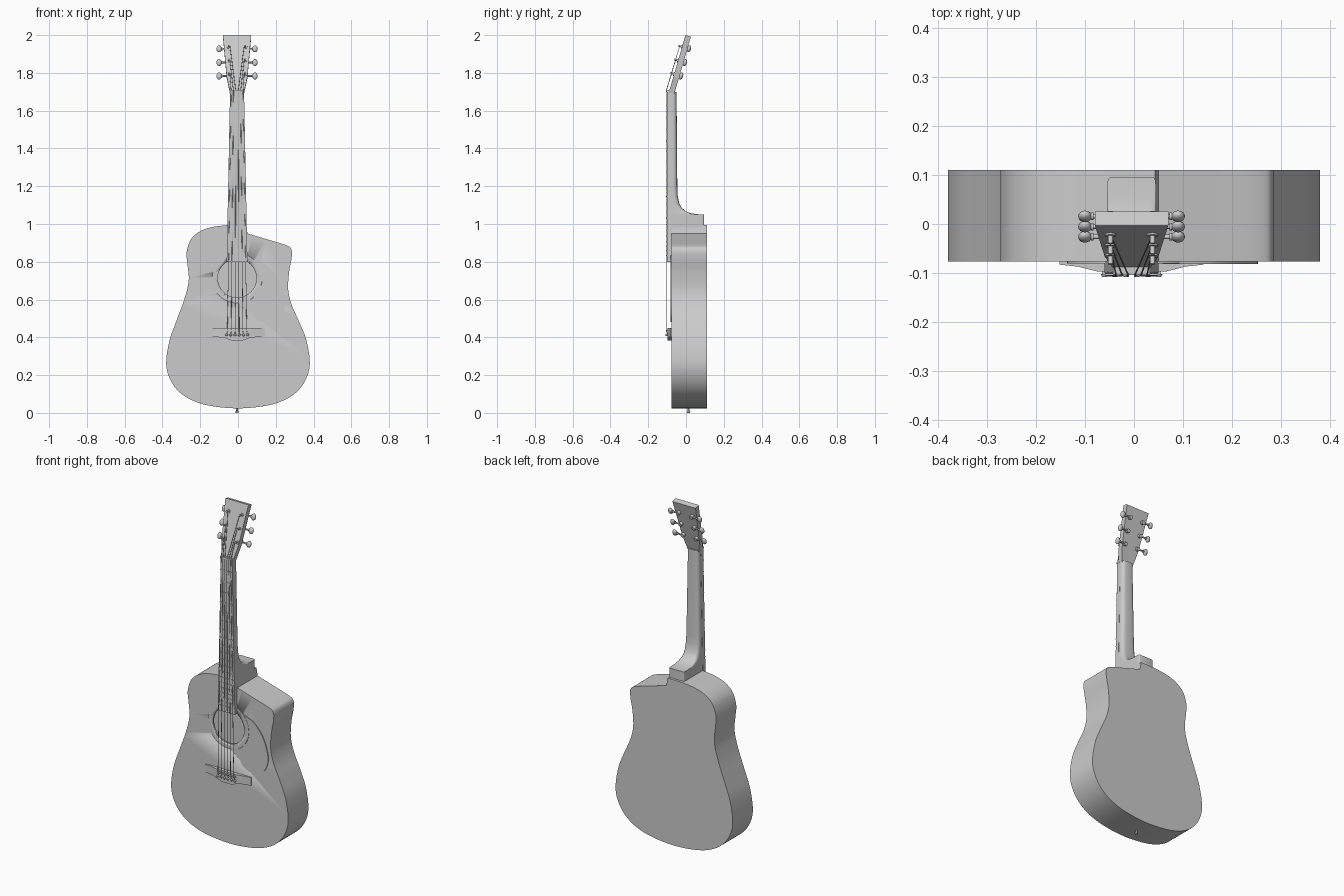
import bpy, bmesh
from math import sin, cos, pi, radians
from mathutils import Vector, Matrix

if "Cube" in bpy.data.objects:
    bpy.data.objects.remove(bpy.data.objects["Cube"])

CX = -0.005                     # string axis
FRONT, BACK = -0.077, 0.11      # body faces
HOLE = (CX, 0.713)


def finish(name, bm, smooth=True):
    bmesh.ops.recalc_face_normals(bm, faces=bm.faces)
    me = bpy.data.meshes.new(name)
    bm.to_mesh(me)
    bm.free()
    ob = bpy.data.objects.new(name, me)
    bpy.context.collection.objects.link(ob)
    if smooth:
        activate(ob)
        bpy.ops.object.shade_smooth_by_angle(angle=radians(35))
    return ob


def activate(ob):
    bpy.ops.object.select_all(action='DESELECT')
    ob.select_set(True)
    bpy.context.view_layer.objects.active = ob


def loft(bm, rings):
    rows = [[bm.verts.new(p) for p in r] for r in rings]
    n = len(rows[0])
    for a, b in zip(rows, rows[1:]):
        for i in range(n):
            bm.faces.new((a[i], a[(i + 1) % n], b[(i + 1) % n], b[i]))
    bm.faces.new(rows[0])
    bm.faces.new(rows[-1])


def prism(name, pts, y0, y1):
    bm = bmesh.new()
    loft(bm, [[(x, y, z) for x, z in pts] for y in (y0, y1)])
    return finish(name, bm)


def disc(r, n=48):
    return [(HOLE[0] + r * cos(2 * pi * i / n), HOLE[1] + r * sin(2 * pi * i / n)) for i in range(n)]


def add_box(bm, c, s):
    bmesh.ops.create_cube(bm, size=1, matrix=Matrix.Translation(c) @ Matrix.Diagonal((*s, 1)))


def add_cyl(bm, a, b, r, n=12, r2=None):
    a, b = Vector(a), Vector(b)
    d = b - a
    m = Matrix.Translation((a + b) / 2) @ d.to_track_quat('Z', 'Y').to_matrix().to_4x4()
    bmesh.ops.create_cone(bm, cap_ends=True, segments=n, radius1=r,
                          radius2=r if r2 is None else r2, depth=d.length, matrix=m)


def smooth_path(p, steps=7):
    """Open Catmull-Rom curve through the points."""
    p = [Vector(q) for q in p]
    q = [2 * p[0] - p[1]] + p + [2 * p[-1] - p[-2]]
    out = []
    for i in range(1, len(q) - 2):
        a, b, c, d = q[i - 1:i + 3]
        for k in range(steps):
            t = k / steps
            out.append(0.5 * (2 * b + (c - a) * t + (2 * a - 5 * b + 4 * c - d) * t * t
                              + (3 * b - a - 3 * c + d) * t ** 3))
    return [tuple(v) for v in out + [p[-1]]]


def cut(ob, cutter):
    cutter.hide_render = True
    activate(ob)
    m = ob.modifiers.new("cut", 'BOOLEAN')
    m.object, m.operation, m.solver = cutter, 'DIFFERENCE', 'EXACT'
    bpy.ops.object.modifier_apply(modifier=m.name)


# hollow body with cutaway and sound hole
outline = smooth_path([
    (0.05, 0.95), (0.15, 0.92), (0.255, 0.888), (0.283, 0.865), (0.284, 0.82), (0.27, 0.74),
    (0.266, 0.65), (0.285, 0.57), (0.325, 0.48), (0.362, 0.385), (0.38, 0.27), (0.365, 0.19),
    (0.32, 0.12), (0.25, 0.07), (0.15, 0.038), (0, 0.024), (-0.15, 0.038), (-0.25, 0.07),
    (-0.32, 0.12), (-0.365, 0.19), (-0.38, 0.27), (-0.362, 0.385), (-0.325, 0.49),
    (-0.285, 0.60), (-0.261, 0.70), (-0.268, 0.79), (-0.272, 0.85), (-0.25, 0.917),
    (-0.205, 0.959), (-0.14, 0.983), (-0.05, 0.995)])
outline.append((0.043, 0.995))
body = prism("body", outline, FRONT, BACK)
inner = prism("cavity_cutter", [(x * 0.97, 0.5 + (z - 0.5) * 0.97) for x, z in outline],
              FRONT + 0.008, BACK - 0.008)
hole = prism("hole_cutter", disc(0.102), FRONT - 0.05, FRONT + 0.05)
rosette = prism("rosette", disc(0.132), FRONT - 0.004, FRONT + 0.001)
cut(body, inner)
cut(body, hole)
cut(rosette, hole)
for c in (inner, hole):
    bpy.data.objects.remove(c)

# pickguard, hugging the rosette
arc = [(HOLE[0] + 0.134 * cos(radians(a)), HOLE[1] + 0.134 * sin(radians(a))) for a in range(-62, 44, 7)]
guard = smooth_path([arc[-1], (0.16, 0.775), (0.215, 0.71), (0.243, 0.64), (0.252, 0.575), (0.225, 0.51),
                     (0.15, 0.48), (0.09, 0.503), (0.065, 0.55), arc[0]], 5)
prism("pickguard", guard + arc[1:-1], FRONT - 0.005, FRONT + 0.001)

# bridge: thick centre, thin wings, bellied lower edge
bm = bmesh.new()
loft(bm, [[(CX + x, FRONT + 0.001, 0.45), (CX + x, y, 0.45), (CX + x, y, z), (CX + x, FRONT + 0.001, z)]
          for x, y, z in [(-0.147, -0.083, 0.402), (-0.11, -0.087, 0.402), (-0.07, -0.097, 0.398),
                          (-0.03, -0.098, 0.384), (0.03, -0.098, 0.384), (0.07, -0.097, 0.398),
                          (0.11, -0.087, 0.402), (0.147, -0.083, 0.402)]])
finish("bridge", bm)
bm = bmesh.new()
add_box(bm, (CX, -0.098, 0.436), (0.12, 0.012, 0.007))
finish("saddle", bm, False)
bm = bmesh.new()
for i in range(6):
    x = CX + (i - 2.5) * 0.0222
    add_cyl(bm, (x, -0.09, 0.413), (x, -0.104, 0.413), 0.005)
    add_cyl(bm, (x, -0.102, 0.413), (x, -0.108, 0.413), 0.0075, r2=0.005)
finish("bridge_pins", bm)

# neck and heel
bm = bmesh.new()
rings = []
for z, w, yb, p in [(1.7, 0.037, -0.05, .55), (1.2, 0.046, -0.046, .55), (1.15, 0.047, -0.044, .5),
                    (1.11, 0.048, -0.036, .45), (1.085, 0.048, -0.022, .4), (1.068, 0.049, -0.003, .3),
                    (1.057, 0.05, 0.025, .2), (1.052, 0.05, 0.055, .15), (1.05, 0.05, 0.096, .1),
                    (0.97, 0.05, 0.096, .1)]:
    ring = []
    for k in range(17):
        c, s = cos(pi * k / 16), max(0, sin(pi * k / 16))
        if k in (0, 16):
            s = 0
        sx = 0 if k == 8 else (1 if c > 0 else -1) * abs(c) ** p
        ring.append((CX + w * sx, -0.083 + (yb + 0.083) * s ** p, z))
    rings.append(ring)
loft(bm, rings)
finish("neck", bm)


# fretboard, frets, nut
def half_width(z):
    return 0.055 - 0.018 * (z - 0.8) / 0.9


prism("fretboard", [(CX - 0.055, 0.8), (CX + 0.055, 0.8), (CX + 0.037, 1.7), (CX - 0.037, 1.7)], -0.1, FRONT + 0.001)
bm = bmesh.new()
for n in range(1, 21):
    z = 1.7 - 1.265 * (1 - 2 ** (-n / 12))
    add_box(bm, (CX, -0.1, z), (2 * half_width(z), 0.005, 0.004))
finish("frets", bm, False)
bm = bmesh.new()
add_box(bm, (CX, -0.093, 1.703), (0.076, 0.022, 0.01))
finish("nut", bm, False)

# tilted headstock: h along it, d from its front face backwards
TILT = radians(16.2)


def head(x, h, d):
    return Vector((CX + x, -0.09 + h * sin(TILT) + d * cos(TILT), 1.7 + h * cos(TILT) - d * sin(TILT)))


shape = [(-0.037, -0.004), (0.037, -0.004), (0.055, 0.085), (0.075, 0.3124), (-0.075, 0.3124), (-0.055, 0.085)]
bm = bmesh.new()
loft(bm, [[head(x, h, d) for x, h in shape] for d in (0, 0.03)])
finish("headstock", bm, False)

# tuning machines
rot = Matrix.Rotation(-TILT, 4, 'X')
posts = bm = bmesh.new()
knobs = bmesh.new()
heights = (0.098, 0.172, 0.248)
for s in (-1, 1):
    for h in heights:
        x = s * 0.043
        add_cyl(bm, head(x, h, 0.03), head(x, h, -0.02), 0.005)
        add_cyl(bm, head(x, h, 0.001), head(x, h, -0.004), 0.011, 16)
        add_cyl(bm, head(x, h, 0.028), head(x, h, 0.046), 0.011, 12)
        add_cyl(bm, head(x, h, 0.038), head(s * 0.088, h, 0.038), 0.0045)
        add_cyl(bm, head(s * 0.078, h, 0.038), head(s * 0.083, h, 0.038), 0.008)
        bmesh.ops.create_uvsphere(knobs, u_segments=16, v_segments=10, radius=1,
                                  matrix=Matrix.Translation(head(s * 0.095, h, 0.038)) @ rot
                                  @ Matrix.Diagonal((0.014, 0.011, 0.019, 1)))
finish("tuning_posts", posts)
finish("tuning_knobs", knobs)

# strings
curve = bpy.data.curves.new("strings", 'CURVE')
curve.dimensions = '3D'
curve.bevel_resolution = 1
curve.bevel_depth = 0.0016
for i in range(6):
    k = i - 2.5
    s = 1 if k > 0 else -1
    path = [(CX + k * 0.0222, -0.098, 0.417), (CX + k * 0.0205, -0.1055, 0.436),
            (CX + k * 0.0125, -0.1055, 1.704), head(s * 0.038, heights[int(2.5 - abs(k))], -0.013)]
    sp = curve.splines.new('POLY')
    sp.points.add(3)
    for pt, co in zip(sp.points, path):
        pt.co = (*co, 1)
strings = bpy.data.objects.new("strings", curve)
bpy.context.collection.objects.link(strings)

# strap pin at the tail
bm = bmesh.new()
add_cyl(bm, (CX, 0.013, 0.03), (CX, 0.013, 0.006), 0.005)
add_cyl(bm, (CX, 0.013, 0.007), (CX, 0.013, 0.0), 0.01, 16, 0.008)
finish("strap_pin", bm)
